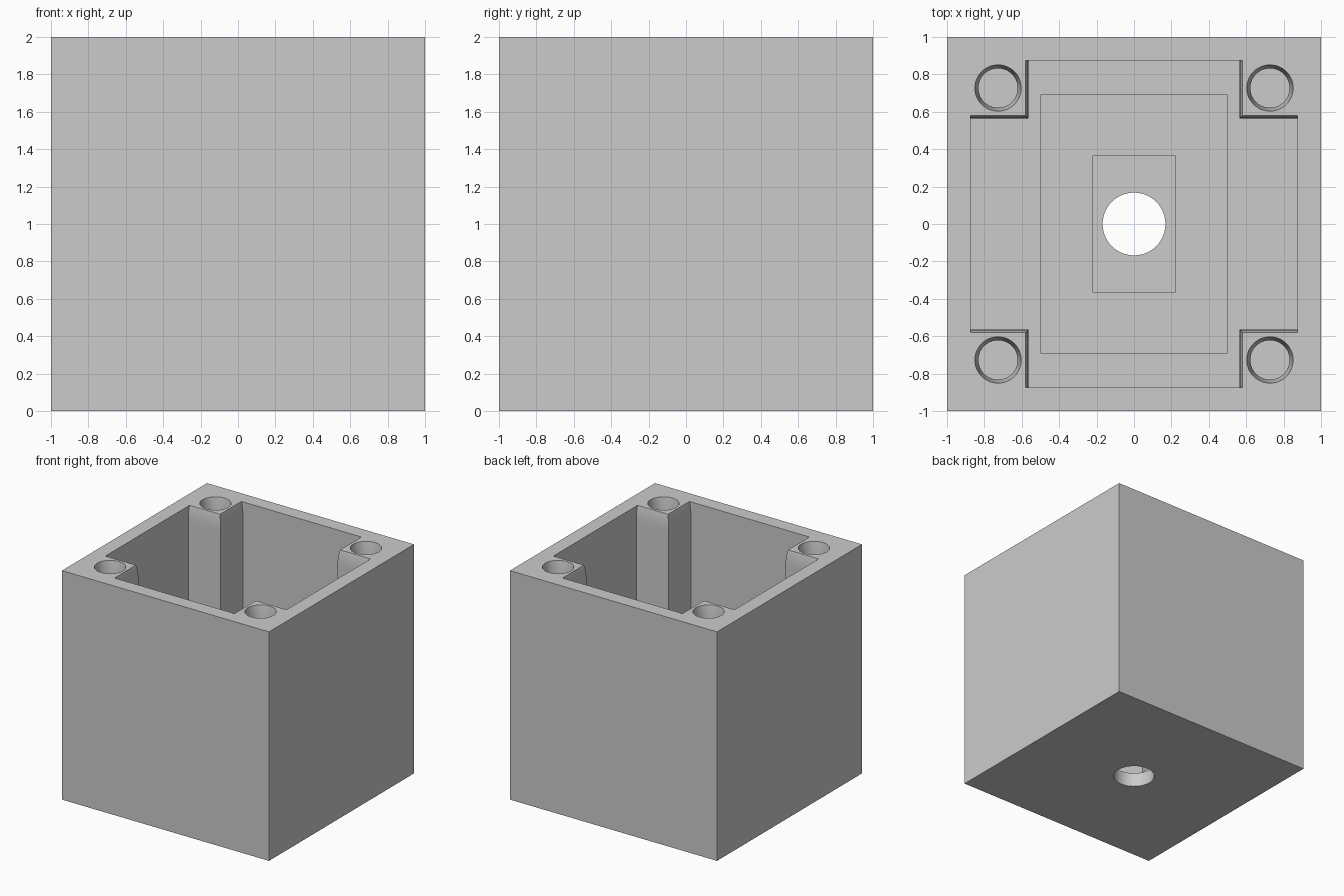
import bpy, bmesh, math

old = bpy.data.objects.get("Cube")
if old:
    bpy.data.objects.remove(old, do_unlink=True)

grey = bpy.data.materials.new("plain_grey")
grey.use_nodes = True
tone = (0.6, 0.6, 0.6, 1)
grey.diffuse_color = tone
grey.node_tree.nodes["Principled BSDF"].inputs["Base Color"].default_value = tone


def loft(name, sections):
    """Closed solid through (z, outline) sections, bottom to top."""
    bm = bmesh.new()
    rings = [[bm.verts.new((x, y, z)) for x, y in pts] for z, pts in sections]
    n = len(rings[0])
    for a, b in zip(rings, rings[1:]):
        for i in range(n):
            j = (i + 1) % n
            bm.faces.new((a[i], a[j], b[j], b[i]))
    bm.faces.new(rings[0][::-1])
    bm.faces.new(rings[-1])
    bmesh.ops.recalc_face_normals(bm, faces=bm.faces)
    mesh = bpy.data.meshes.new(name)
    bm.to_mesh(mesh)
    bm.free()
    mesh.materials.append(grey)
    obj = bpy.data.objects.new(name, mesh)
    bpy.context.collection.objects.link(obj)
    return obj


def rect(x, y):
    return [(-x, -y), (x, -y), (x, y), (-x, y)]


def circle(r, cx=0, cy=0, n=48):
    return [(cx + r * math.cos(2 * math.pi * i / n),
             cy + r * math.sin(2 * math.pi * i / n)) for i in range(n)]


def cross(w, p):
    """Square of half width w with corner posts reaching in to p."""
    quarter = [(w, -p), (w, p), (p, p)]
    pts = []
    for k in range(4):
        c, s = round(math.cos(k * math.pi / 2)), round(math.sin(k * math.pi / 2))
        pts += [(c * x - s * y, s * x + c * y) for x, y in quarter]
    return pts


def cut(target, cutter):
    cutter.hide_render = True
    mod = target.modifiers.new("cut", "BOOLEAN")
    mod.operation = "DIFFERENCE"
    mod.solver = "EXACT"
    mod.object = cutter
    bpy.context.view_layer.objects.active = target
    bpy.ops.object.modifier_apply(modifier=mod.name)
    bpy.data.objects.remove(cutter, do_unlink=True)


# Outer box
box = loft("box_body", [(0, rect(1, 1)), (2, rect(1, 1))])

# Cavity around four corner posts, with the post tops eased back
wall, post = 0.875, 0.565
cut(box, loft("cavity", [(0.25, cross(wall, post)), (1.85, cross(wall, post)),
                         (1.9, cross(wall, post + 0.001)),
                         (1.96, cross(wall, post + 0.006)),
                         (2.04, cross(wall, post + 0.024))]))

# Stepped recesses in the floor and the central through hole
cut(box, loft("wide_recess", [(0.19, rect(0.5, 0.69)), (0.4, rect(0.5, 0.69))]))
cut(box, loft("narrow_recess", [(0.125, rect(0.22, 0.365)), (0.4, rect(0.22, 0.365))]))
cut(box, loft("floor_hole", [(-0.1, circle(0.168)), (0.4, circle(0.168))]))

# Blind screw holes with a flared mouth in each post
for sx in (-1, 1):
    for sy in (-1, 1):
        c = (sx * 0.727, sy * 0.727)
        cut(box, loft("screw_hole", [(1.2, circle(0.105, *c)), (1.88, circle(0.105, *c)),
                                     (2.0, circle(0.124, *c)), (2.06, circle(0.133, *c))]))

bpy.ops.object.select_all(action="DESELECT")
box.select_set(True)
bpy.context.view_layer.objects.active = box
bpy.ops.object.shade_smooth_by_angle(angle=math.radians(30))
